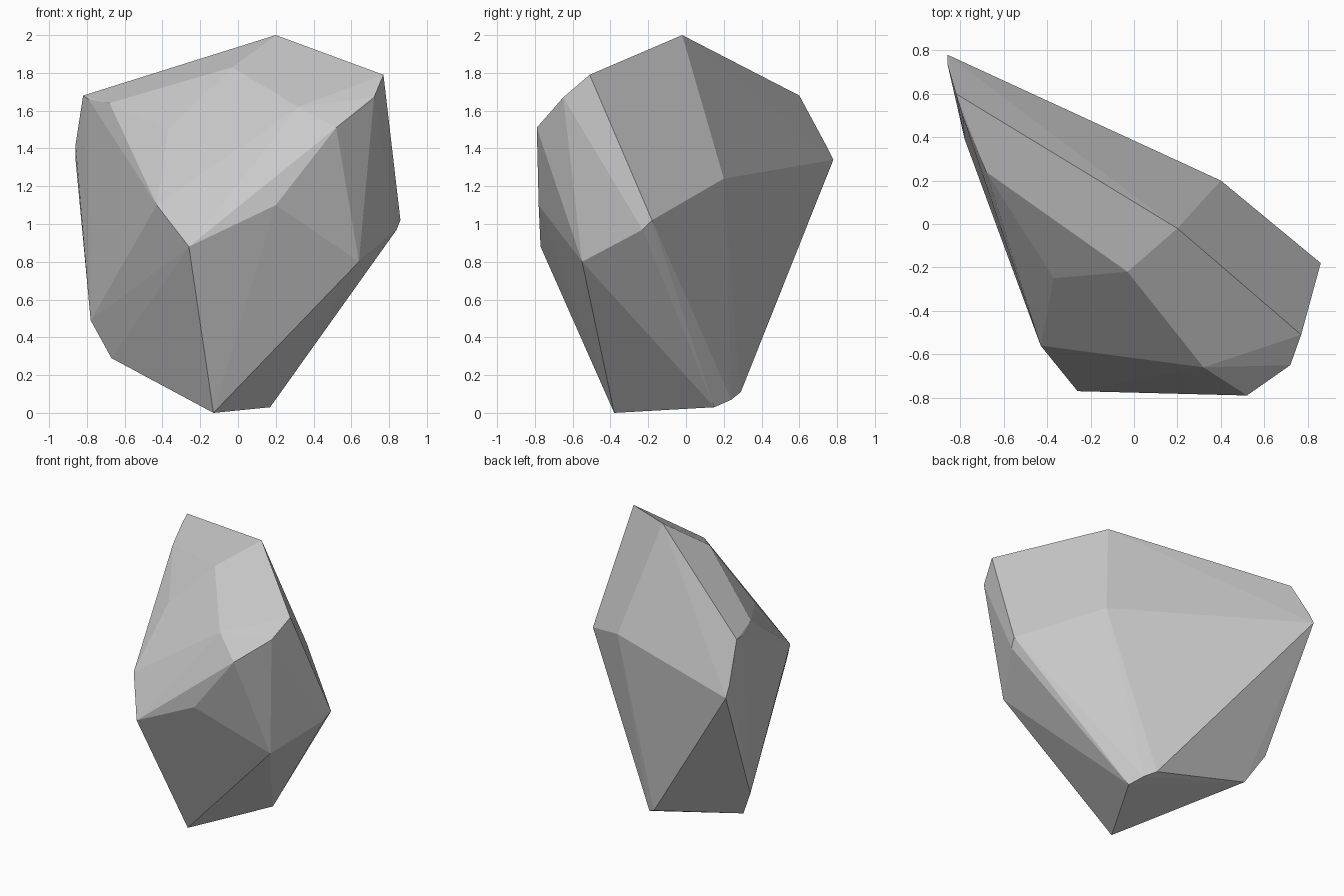
import bpy, bmesh

# Corner points of the faceted rock, grouped by region
crown = [(0.20, -0.02, 2.0), (0.77, -0.51, 1.79), (0.72, -0.65, 1.67), (0.52, -0.79, 1.51),
         (0.32, -0.66, 1.62), (0.58, -0.43, 1.81), (-0.03, -0.22, 1.83),
         (-0.82, 0.60, 1.68), (-0.79, 0.50, 1.66), (-0.68, 0.24, 1.64), (-0.37, -0.25, 1.50)]
girdle = [(0.86, -0.18, 1.02), (0.84, -0.23, 0.97), (0.64, -0.55, 0.80), (0.40, 0.20, 1.24),
          (-0.86, 0.78, 1.34), (-0.86, 0.74, 1.42), (-0.26, -0.77, 0.88),
          (-0.43, -0.56, 1.10), (0.20, -0.78, 1.10)]
base = [(-0.13, -0.38, 0.0), (0.17, 0.15, 0.03), (0.12, 0.24, 0.07), (0.05, 0.29, 0.11),
        (-0.67, 0.31, 0.29), (-0.78, 0.39, 0.49)]

# Wrap the points in a convex shell
bm = bmesh.new()
for p in crown + girdle + base:
    bm.verts.new(p)
hull = bmesh.ops.convex_hull(bm, input=bm.verts)
loose = {g for g in hull["geom_interior"] + hull["geom_unused"] if isinstance(g, bmesh.types.BMVert)}
bmesh.ops.delete(bm, geom=list(loose), context='VERTS')

# Slightly worn edges
bmesh.ops.dissolve_limit(bm, angle_limit=0.03, verts=bm.verts, edges=bm.edges)
bmesh.ops.recalc_face_normals(bm, faces=bm.faces)

mesh = bpy.data.meshes.new("rock")
bm.to_mesh(mesh)
bm.free()
rock = bpy.data.objects.new("rock", mesh)
bpy.context.collection.objects.link(rock)
